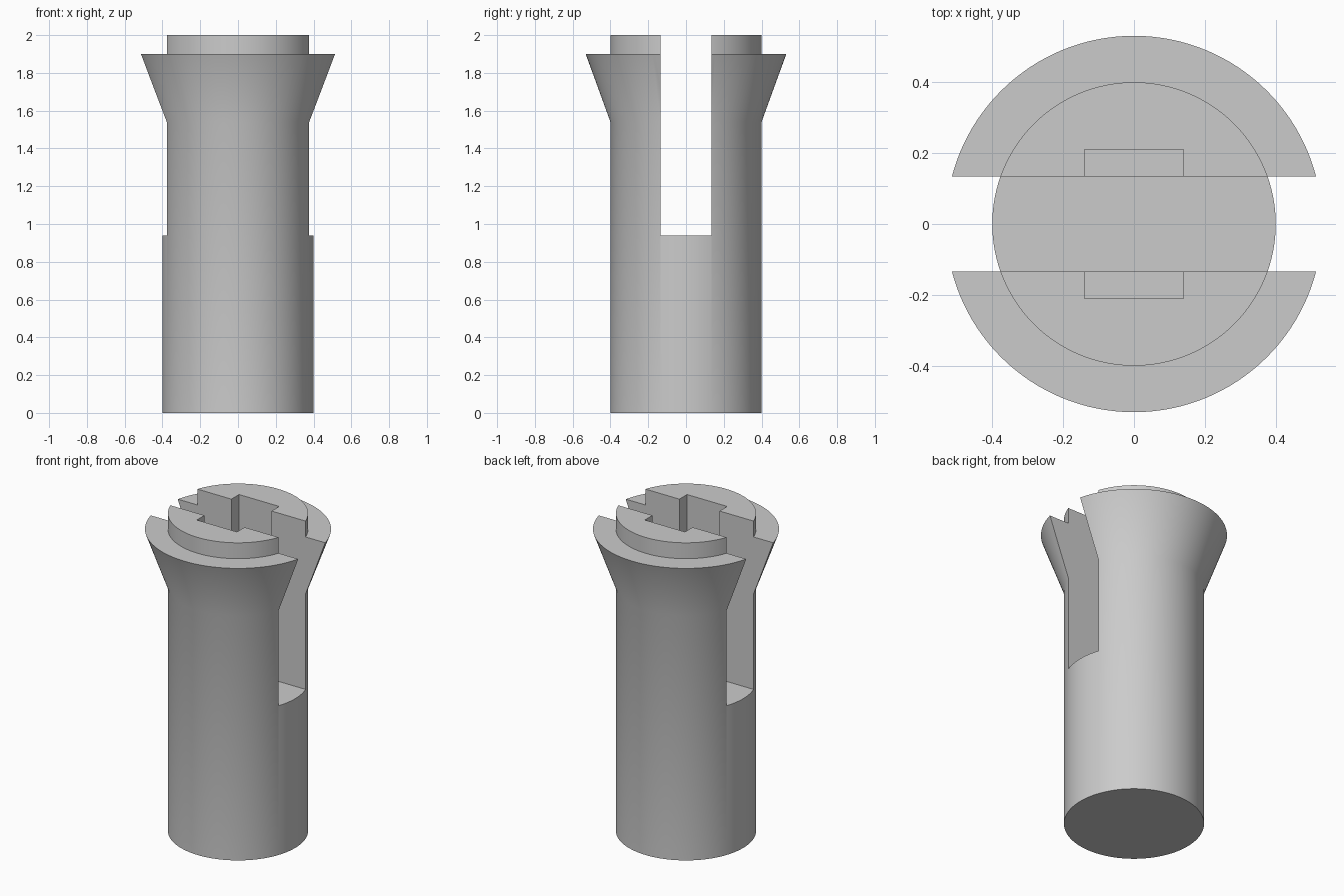
import bpy, bmesh, math

if "Cube" in bpy.data.objects:
    bpy.data.objects.remove(bpy.data.objects["Cube"], do_unlink=True)

SEGMENTS = 128
TOP = 2.0
SLOT_FLOOR = 0.94
POCKET_FLOOR = 1.5

grey = bpy.data.materials.new("light grey")
grey.use_nodes = True
colour = (0.6, 0.6, 0.6, 1)
grey.diffuse_color = colour
grey.node_tree.nodes["Principled BSDF"].inputs["Base Color"].default_value = colour


def add_object(name, bm):
    bmesh.ops.recalc_face_normals(bm, faces=bm.faces)
    mesh = bpy.data.meshes.new(name)
    bm.to_mesh(mesh)
    bm.free()
    mesh.materials.append(grey)
    obj = bpy.data.objects.new(name, mesh)
    bpy.context.collection.objects.link(obj)
    return obj


def lathe(name, profile):
    """Closed solid of revolution with flat end caps."""
    bm = bmesh.new()
    rings = []
    for r, z in profile:
        rings.append([bm.verts.new((r * math.cos(a), r * math.sin(a), z))
                      for a in (2 * math.pi * i / SEGMENTS for i in range(SEGMENTS))])
    for low, high in zip(rings, rings[1:]):
        for i in range(SEGMENTS):
            j = (i + 1) % SEGMENTS
            bm.faces.new((low[i], low[j], high[j], high[i]))
    bm.faces.new(rings[0][::-1])
    bm.faces.new(rings[-1])
    return add_object(name, bm)


def box_cutter(name, half_x, half_y, floor):
    """Box from the given floor to above the top of the pin."""
    bm = bmesh.new()
    bmesh.ops.create_cube(bm, size=1)
    height = TOP + 0.2 - floor
    for v in bm.verts:
        v.co.x *= 2 * half_x
        v.co.y *= 2 * half_y
        v.co.z = floor + (v.co.z + 0.5) * height
    obj = add_object(name, bm)
    obj.hide_render = True
    obj.hide_set(True)
    return obj


# Shaft with flared collar and short raised tip
pin = lathe("split_pin", [(0.4, 0), (0.4, 1.54), (0.531, 1.9), (0.4, 1.9), (0.4, TOP)])

# Slot across the pin, and rectangular pocket widening its middle
cutters = [box_cutter("slot_cutter", 0.8, 0.134, SLOT_FLOOR),
           box_cutter("pocket_cutter", 0.14, 0.21, POCKET_FLOOR)]

bpy.context.view_layer.objects.active = pin
pin.select_set(True)
for cutter in cutters:
    mod = pin.modifiers.new(cutter.name, "BOOLEAN")
    mod.operation = "DIFFERENCE"
    mod.solver = "EXACT"
    mod.object = cutter
    bpy.ops.object.modifier_apply(modifier=mod.name)
    bpy.data.objects.remove(cutter, do_unlink=True)

bpy.ops.object.shade_smooth_by_angle(angle=math.radians(30))
